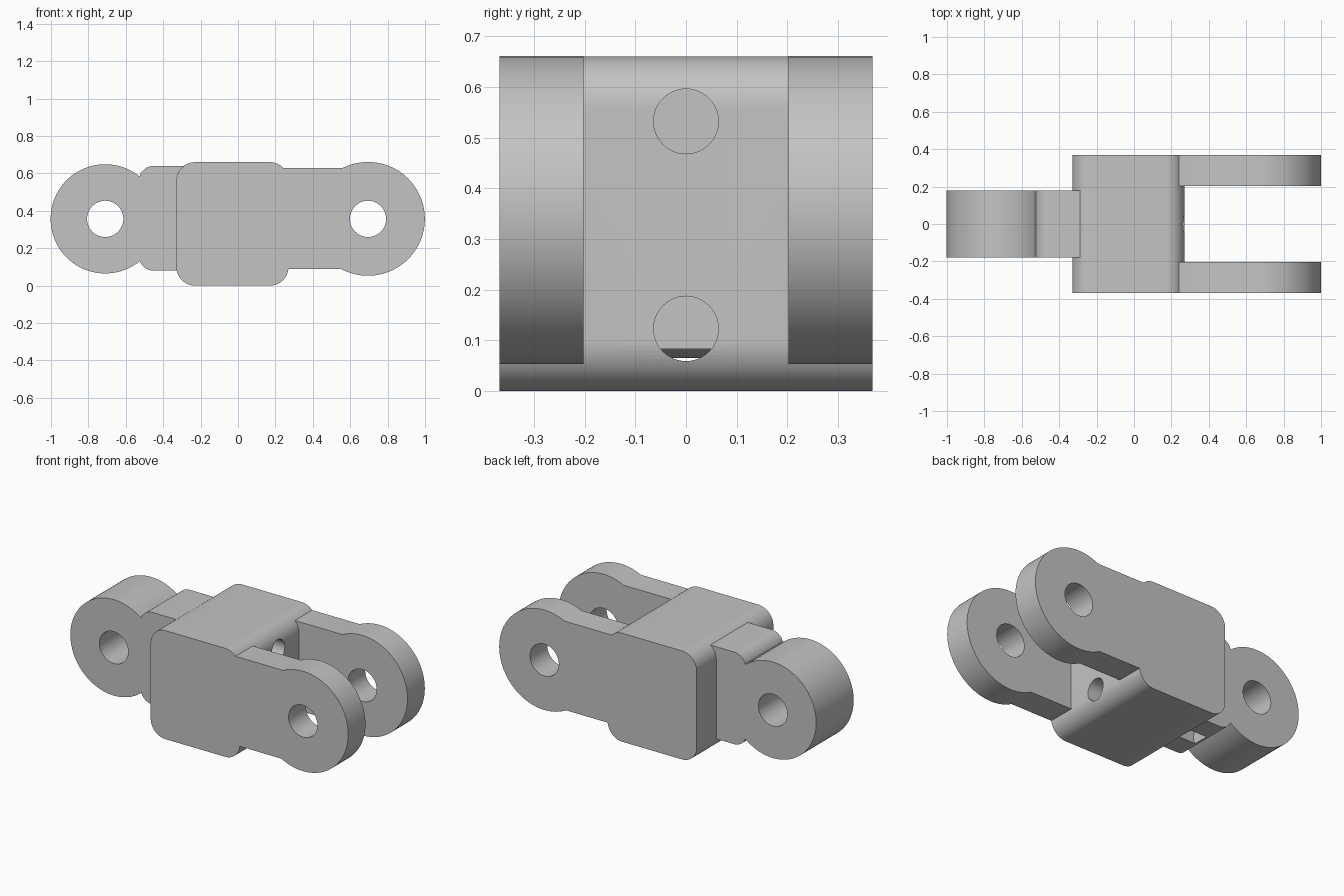
import bpy, bmesh, math
from mathutils import Matrix

if "Cube" in bpy.data.objects:
    bpy.data.objects.remove(bpy.data.objects["Cube"], do_unlink=True)

grey = bpy.data.materials.new("plain grey")
grey.use_nodes = True
grey.diffuse_color = (0.55, 0.55, 0.55, 1)
grey.node_tree.nodes["Principled BSDF"].inputs["Base Color"].default_value = grey.diffuse_color

PIN_Z = 0.357        # height of the pin holes
TONGUE_X, FORK_X = -0.71, 0.695
TONGUE_R, FORK_R = 0.292, 0.304
HALF_W, INNER = 0.368, 0.202


def arc(cx, cz, r, start, end, n=16):
    """Points on an arc in the xz plane, angles in degrees."""
    angles = [math.radians(start + (end - start) * i / n) for i in range(n + 1)]
    return [(cx + r * math.cos(a), cz + r * math.sin(a)) for a in angles]


def make_object(name, bm):
    bmesh.ops.recalc_face_normals(bm, faces=bm.faces)
    mesh = bpy.data.meshes.new(name)
    bm.to_mesh(mesh)
    bm.free()
    mesh.materials.append(grey)
    obj = bpy.data.objects.new(name, mesh)
    bpy.context.collection.objects.link(obj)
    return obj


def extrude_profile(name, outline, y0, y1):
    bm = bmesh.new()
    face = bm.faces.new([bm.verts.new((x, y0, z)) for x, z in outline])
    moved = bmesh.ops.extrude_face_region(bm, geom=[face], use_keep_orig=True)["geom"]
    verts = [v for v in moved if isinstance(v, bmesh.types.BMVert)]
    bmesh.ops.translate(bm, verts=verts, vec=(0, y1 - y0, 0))
    return make_object(name, bm)


# Outlines: rounded centre block, fork plate and tongue
left_corners = arc(-0.23, 0.56, 0.1, 90, 180) + arc(-0.23, 0.1, 0.1, 180, 270)
block = left_corners + arc(0.17, 0.1, 0.1, -90, 0) + arc(0.17, 0.56, 0.1, 0, 90)

top = math.degrees(math.asin((0.63 - PIN_Z) / FORK_R))
low = math.degrees(math.asin((PIN_Z - 0.09) / FORK_R))
plate = (left_corners + arc(0.17, 0.1, 0.1, -90, -5.74)
         + arc(FORK_X, PIN_Z, FORK_R, low - 180, 180 - top, 64)
         + arc(0.17, 0.56, 0.1, 44.4, 90))

tongue = ([(-0.29, 0.08), (-0.29, 0.64)] + arc(-0.45, 0.56, 0.08, 90, 160)
          + arc(TONGUE_X, PIN_Z, TONGUE_R, 52, 309, 64)
          + arc(-0.45, 0.16, 0.08, 200, 270))

parts = [
    extrude_profile("centre_block", block, -INNER, INNER),
    extrude_profile("front_fork_plate", plate, -HALF_W, -INNER),
    extrude_profile("back_fork_plate", plate, INNER, HALF_W),
    extrude_profile("tongue", tongue, -0.18, 0.18),
]

# Drills: two pin holes across, two narrow holes lengthwise
bm = bmesh.new()


def drill(r, depth, centre, axis):
    matrix = Matrix.Translation(centre) @ Matrix.Rotation(math.pi / 2, 4, axis)
    bmesh.ops.create_cone(bm, cap_ends=True, segments=48, radius1=r, radius2=r,
                          depth=depth, matrix=matrix)


for x in (TONGUE_X, FORK_X):
    drill(0.097, 1, (x, 0, PIN_Z), "X")
for z in (0.123, 0.532):
    drill(0.064, 0.87, (-0.035, 0, z), "Y")
drills = make_object("drills", bm)
drills.hide_render = True

# Cut the holes, then smooth the rounded faces
for obj in parts:
    bpy.ops.object.select_all(action="DESELECT")
    bpy.context.view_layer.objects.active = obj
    obj.select_set(True)
    cut = obj.modifiers.new("holes", "BOOLEAN")
    cut.operation, cut.solver, cut.object = "DIFFERENCE", "EXACT", drills
    bpy.ops.object.modifier_apply(modifier=cut.name)
    bpy.ops.object.shade_smooth_by_angle(angle=math.radians(30))
bpy.data.objects.remove(drills, do_unlink=True)
